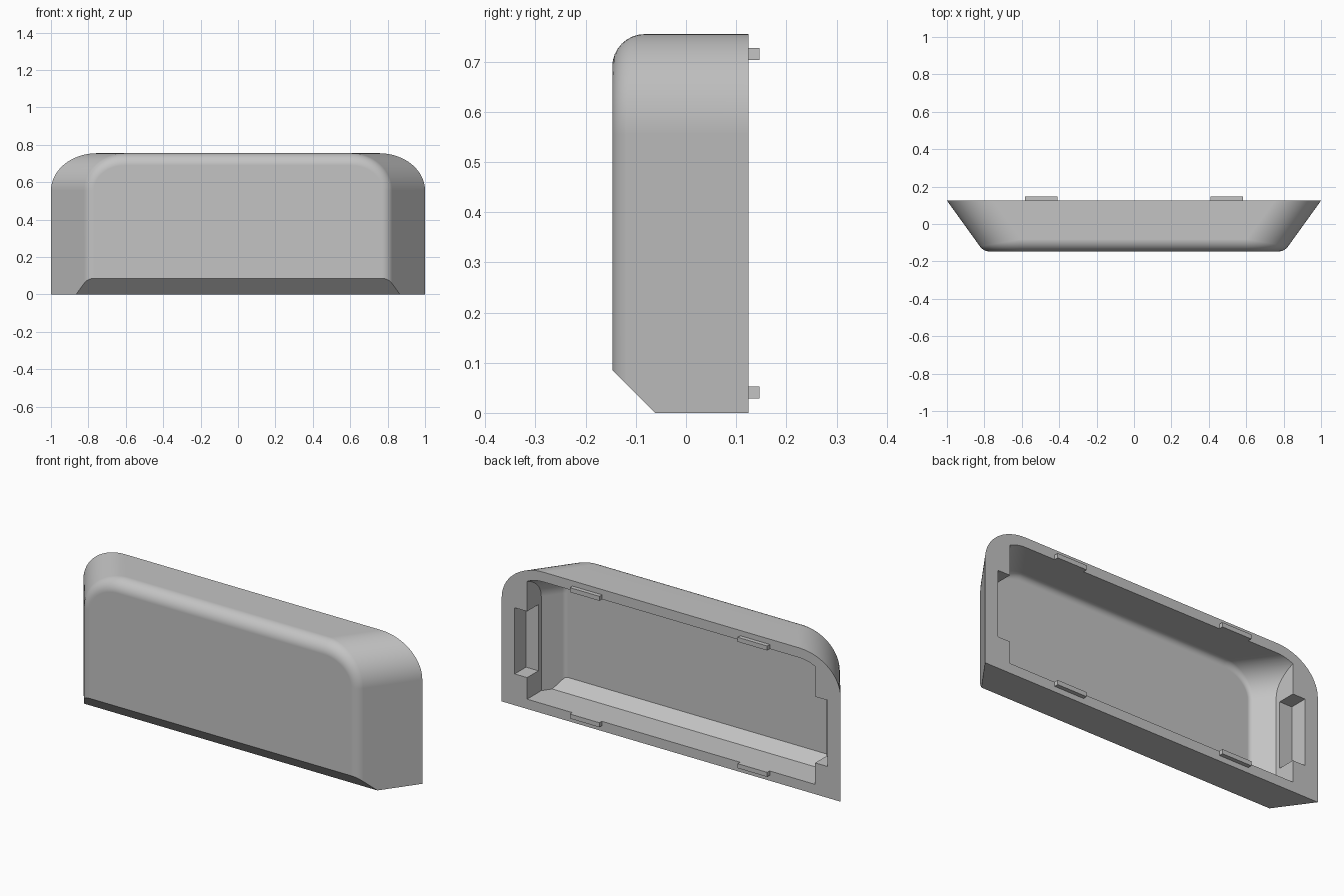
import bpy, bmesh, math
from mathutils import Vector

if "Cube" in bpy.data.objects:
    bpy.data.objects.remove(bpy.data.objects["Cube"])

# Main dimensions
BACK, FRONT, TOP = 0.125, -0.147, 0.755
CORNER, WALL, SLOPE = 0.2, 0.052, 0.72
CHAMFER = -0.0615            # lower front chamfer lies on y + z = CHAMFER
OPENING = 0.85               # half width of the back opening
ALPHA = math.atan(SLOPE)

grey = bpy.data.materials.new("plain_grey")
grey.use_nodes = True
grey.diffuse_color = (0.55, 0.55, 0.55, 1)
grey.node_tree.nodes["Principled BSDF"].inputs["Base Color"].default_value = grey.diffuse_color


def make_object(name, bm):
    bmesh.ops.recalc_face_normals(bm, faces=bm.faces)
    mesh = bpy.data.meshes.new(name)
    bm.to_mesh(mesh)
    bm.free()
    mesh.materials.append(grey)
    obj = bpy.data.objects.new(name, mesh)
    bpy.context.collection.objects.link(obj)
    return obj


def box(name, low, high):
    bm = bmesh.new()
    bmesh.ops.create_cube(bm, size=1)
    low, high = Vector(low), Vector(high)
    for v in bm.verts:
        v.co = (low + high) / 2 + v.co * (high - low)
    return make_object(name, bm)


def cut(bm, point, normal):
    """Slice away the side the normal points to and close the hole."""
    bmesh.ops.bisect_plane(bm, geom=bm.verts[:] + bm.edges[:] + bm.faces[:],
                           plane_co=point, plane_no=normal, clear_outer=True)
    bmesh.ops.holes_fill(bm, edges=[e for e in bm.edges if e.is_boundary], sides=0)


def normal_at(phi):
    return Vector((math.cos(ALPHA) * math.cos(phi), -math.sin(ALPHA) * math.cos(phi), math.sin(phi)))


def skin_point(phi, dist, y):
    """Point at a distance from the slanted corner axis, slid along it to y."""
    p = Vector((1 - SLOPE * BACK - CORNER / math.cos(ALPHA), 0, TOP - CORNER))
    p += dist * normal_at(phi)
    s = y - p.y
    return p + Vector((SLOPE * s, s, 0))


def tapered_body(inset, fillet, back, steps=16, arc=8):
    """Tapered block with round top corners, a rolled front edge and a chamfer."""
    front, radius = FRONT + inset, CORNER - inset
    rows = []
    for j in range(-1, arc + 1):
        half = []
        for i in range(steps + 1):
            phi = math.pi / 2 * i / steps
            if j < 0:
                p = skin_point(phi, radius, back)
            else:
                direction = normal_at(phi).slerp(Vector((0, -1, 0)), j / arc)
                p = skin_point(phi, radius - fillet, front + fillet) + fillet * direction
            half.append(p)
        half.insert(0, Vector((half[0].x, half[0].y, -0.1)))
        rows.append(half + [Vector((-p.x, p.y, p.z)) for p in reversed(half)])
    bm = bmesh.new()
    rings = [[bm.verts.new(p) for p in row] for row in rows]
    for a, b in zip(rings, rings[1:]):
        for k in range(len(a) - 1):
            bm.faces.new((a[k], a[k + 1], b[k + 1], b[k]))
    bm.faces.new(rings[0])
    bm.faces.new(rings[-1])
    cut(bm, (0, 0, inset), (0, 0, -1))
    cut(bm, (0, CHAMFER + inset * math.sqrt(2), 0), (0, -1, -1))
    return bm


def subtract(target, cutter):
    cutter.hide_render = True
    mod = target.modifiers.new("cut", 'BOOLEAN')
    mod.operation, mod.solver, mod.object = 'DIFFERENCE', 'EXACT', cutter
    bpy.context.view_layer.objects.active = target
    bpy.ops.object.modifier_apply(modifier=mod.name)
    bpy.data.objects.remove(cutter)


# Outer cover, hollowed from the back
cover = make_object("cover_shell", tapered_body(0, 0.065, BACK))
hollow = tapered_body(WALL, 0.03, BACK + 0.08)
for side in (-1, 1):
    cut(hollow, (side * OPENING, 0, 0), (side, 0, 0))
subtract(cover, make_object("hollow_cutter", hollow))

# Rectangular pockets in both thick side walls
for side in (-1, 1):
    xs = sorted((side * (OPENING - 0.04), side * 0.923))
    subtract(cover, box("pocket_cutter", (xs[0], 0.03, 0.167), (xs[1], BACK + 0.1, 0.52)))

# Smooth shading with crisp edges
bpy.ops.object.select_all(action='DESELECT')
cover.select_set(True)
bpy.context.view_layer.objects.active = cover
bpy.ops.object.shade_smooth_by_angle(angle=math.radians(25))
weighted = cover.modifiers.new("weighted_normals", 'WEIGHTED_NORMAL')
weighted.keep_sharp = True

# Locating tabs on the back rim
for side, x in (("right", -0.495), ("left", 0.495)):
    for level, z in (("lower", 0.041), ("upper", 0.715)):
        box(f"{level}_{side}_tab", (x - 0.087, BACK - 0.002, z - 0.012), (x + 0.087, 0.147, z + 0.012))
